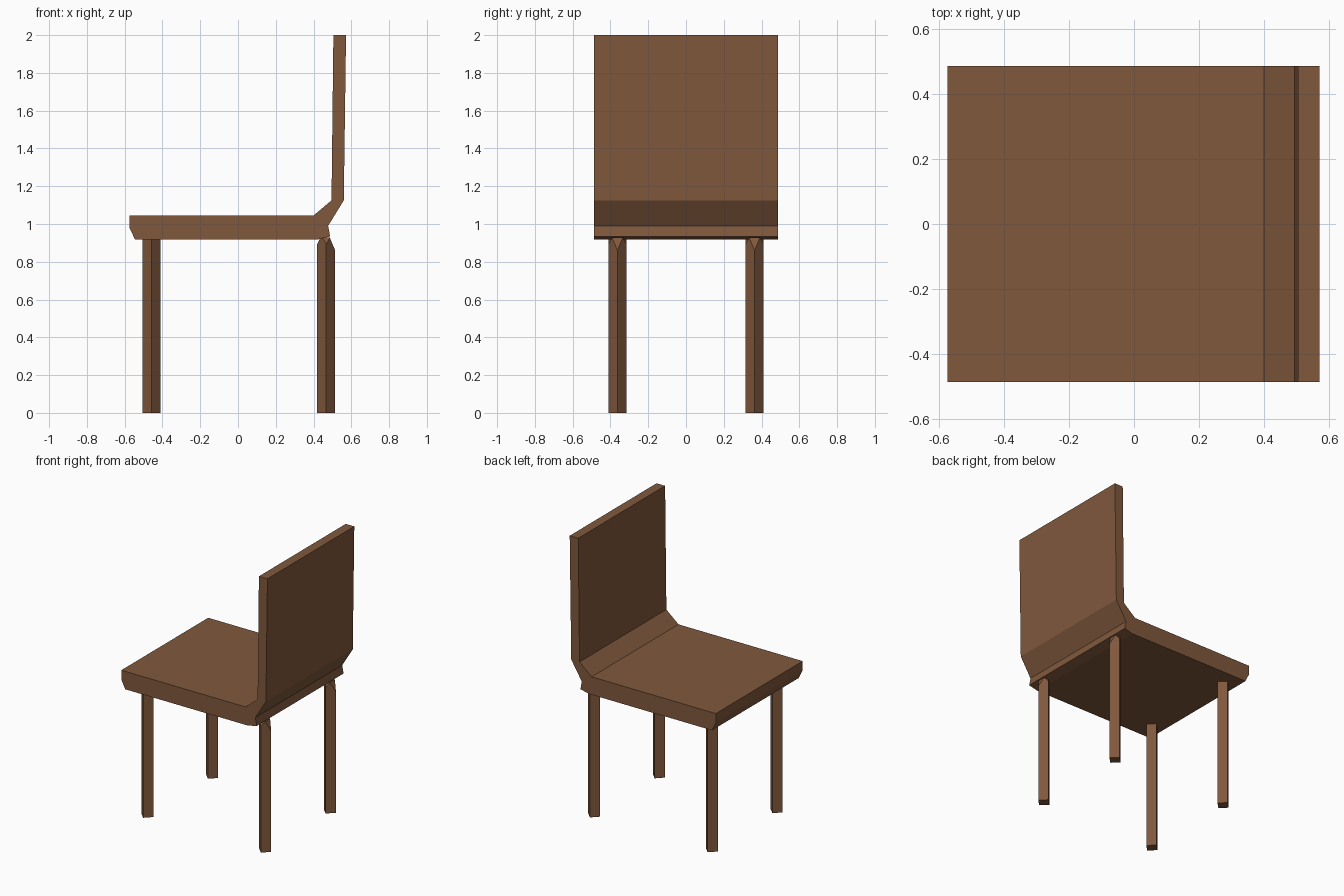
import bpy, bmesh, math
from mathutils import Vector

if "Cube" in bpy.data.objects:
    bpy.data.objects.remove(bpy.data.objects["Cube"])

wood = bpy.data.materials.new("brown wood")
wood.diffuse_color = (0.216, 0.098, 0.046, 1)
wood.use_nodes = True
wood.node_tree.nodes["Principled BSDF"].inputs["Base Color"].default_value = wood.diffuse_color


def finish(name, bm):
    bmesh.ops.recalc_face_normals(bm, faces=bm.faces)
    mesh = bpy.data.meshes.new(name)
    bm.to_mesh(mesh)
    bm.free()
    mesh.materials.append(wood)
    ob = bpy.data.objects.new(name, mesh)
    bpy.context.collection.objects.link(ob)
    return ob


# Seat and backrest: one side profile (x, z) extruded across y
profile = [(-0.575, 1.045), (-0.575, 0.98), (-0.545, 0.918), (0.42, 0.918),
           (0.488, 0.934), (0.477, 0.99), (0.56, 1.125), (0.572, 2.0),
           (0.505, 2.0), (0.495, 1.125), (0.40, 1.045)]
HALF = 0.487
bm = bmesh.new()
face = bm.faces.new([bm.verts.new((x, -HALF, z)) for x, z in profile])
ext = bmesh.ops.extrude_face_region(bm, geom=[face])
bmesh.ops.translate(bm, vec=(0, 2 * HALF, 0),
                    verts=[v for v in ext["geom"] if isinstance(v, bmesh.types.BMVert)])
finish("seat_and_backrest", bm)


# Legs: square posts turned 45 degrees; cuts trim the top corners
def leg(name, x, y, top, cuts=()):
    r = 0.0475
    bm = bmesh.new()
    base = bm.faces.new([bm.verts.new((x + r * math.cos(a), y + r * math.sin(a), 0))
                         for a in (0, math.pi / 2, math.pi, 1.5 * math.pi)])
    ext = bmesh.ops.extrude_face_region(bm, geom=[base])
    bmesh.ops.translate(bm, vec=(0, 0, top),
                        verts=[v for v in ext["geom"] if isinstance(v, bmesh.types.BMVert)])
    for direction, start, slope in cuts:
        d = Vector(direction)
        point = Vector((x, y, start)) + d * r
        normal = d + Vector((0, 0, slope))
        bmesh.ops.bisect_plane(bm, geom=bm.verts[:] + bm.edges[:] + bm.faces[:],
                               plane_co=point, plane_no=normal, clear_outer=True)
        bmesh.ops.holes_fill(bm, edges=[e for e in bm.edges if e.is_boundary])
    finish(name, bm)


for side, s in (("left", 1), ("right", -1)):
    y = s * 0.363
    leg("front_leg_" + side, -0.457, y, 0.92)
    leg("back_leg_" + side, 0.467, y, 0.928,
        [((1, 0, 0), 0.86, 0.42), ((-1, 0, 0), 0.895, 0.5),
         ((0, 1, 0), 0.895, 0.6), ((0, -1, 0), 0.895, 0.6)])
